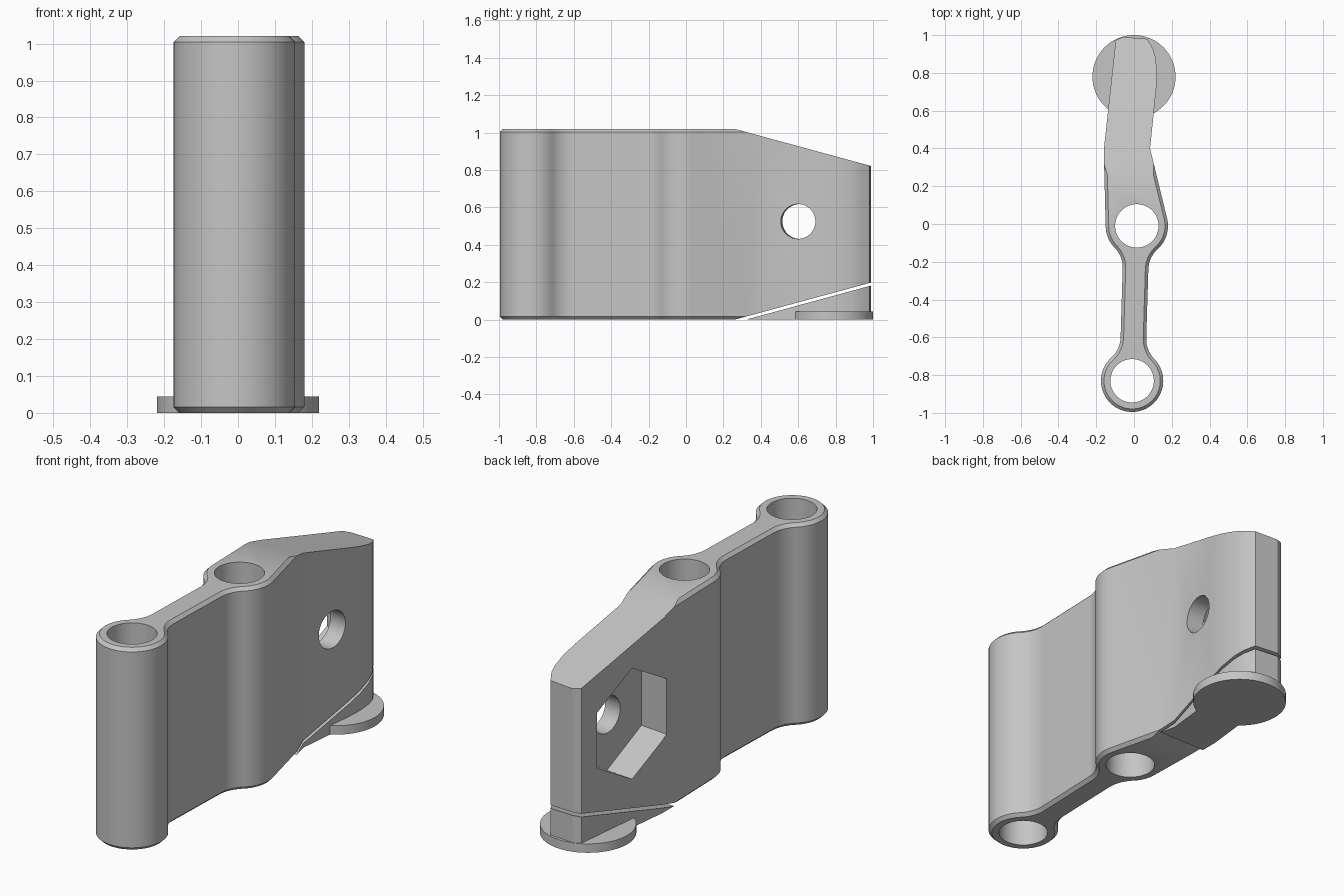
import bpy, bmesh
from math import radians, degrees, atan2, acos, sqrt, sin, cos
from mathutils import Vector, Matrix

if "Cube" in bpy.data.objects:
    bpy.data.objects.remove(bpy.data.objects["Cube"])

GREY = (0.56, 0.56, 0.56, 1)
grey = bpy.data.materials.new("plain grey")
grey.use_nodes = True
grey.diffuse_color = GREY
grey.node_tree.nodes["Principled BSDF"].inputs["Base Color"].default_value = GREY

HEIGHT, CHAMFER = 1.02, 0.016
BOSS_R, BORE_R, FILLET_R, WAIST = 0.165, 0.115, 0.15, 0.068
front_c, mid_c = Vector((-0.01, -0.83)), Vector((0.015, -0.01))


def finish(name, bm):
    bmesh.ops.recalc_face_normals(bm, faces=bm.faces)
    mesh = bpy.data.meshes.new(name)
    bm.to_mesh(mesh)
    bm.free()
    mesh.materials.append(grey)
    ob = bpy.data.objects.new(name, mesh)
    bpy.context.collection.objects.link(ob)
    return ob


def loft(name, rings):
    """Skin matching rings of points and cap both ends."""
    bm = bmesh.new()
    rows = [[bm.verts.new(p) for p in ring] for ring in rings]
    n = len(rows[0])
    for low, high in zip(rows, rows[1:]):
        for i in range(n):
            j = (i + 1) % n
            bm.faces.new((low[i], low[j], high[j], high[i]))
    bm.faces.new(rows[0])
    bm.faces.new(rows[-1])
    return finish(name, bm)


def cylinder(name, radius, depth, centre, turn=Matrix(), sides=64):
    bm = bmesh.new()
    bmesh.ops.create_cone(bm, cap_ends=True, segments=sides, radius1=radius, radius2=radius,
                          depth=depth, matrix=Matrix.Translation(centre) @ turn)
    return finish(name, bm)


def side_prism(name, yz):
    return loft(name, [[(x, y, z) for y, z in yz] for x in (-0.5, 0.5)])


def boolean(ob, cutter, operation="DIFFERENCE"):
    cutter.hide_render = True
    mod = ob.modifiers.new("cut", "BOOLEAN")
    mod.operation, mod.object, mod.solver = operation, cutter, "EXACT"
    bpy.context.view_layer.objects.active = ob
    bpy.ops.object.modifier_apply(modifier=mod.name)
    bpy.data.objects.remove(cutter)


def polar(centre, r, a):
    return centre + r * Vector((cos(radians(a)), sin(radians(a))))


def arc(centre, r, a0, a1, n):
    return [polar(centre, r, a0 + (a1 - a0) * i / n) for i in range(n + 1)]


def tangent_angle(centre, point, side):
    d = point - centre
    return degrees(atan2(d.y, d.x) + side * acos(BOSS_R / d.length))


def inset(pts, d):
    """Offset a counter-clockwise outline inward with mitred corners."""
    out = []
    for i, p in enumerate(pts):
        e0 = (p - pts[i - 1]).normalized()
        e1 = (pts[(i + 1) % len(pts)] - p).normalized()
        n0, n1 = Vector((-e0.y, e0.x)), Vector((-e1.y, e1.x))
        out.append(p + (n0 + n1) * d / (1 + n0.dot(n1)))
    return out


# Plan outline: two bosses joined by a filleted waist, then a bent tail
axis = degrees(atan2(mid_c.y - front_c.y, mid_c.x - front_c.x))
reach, side = BOSS_R + FILLET_R, WAIST + FILLET_R
phi = degrees(atan2(side, sqrt(reach ** 2 - side ** 2)))
tail = [Vector(p) for p in [(-0.158, 0.3), (-0.158, 0.41), (-0.097, 0.972), (-0.06, 0.99),
                            (0.07, 0.98), (0.1, 0.93), (0.115, 0.88), (0.122, 0.8),
                            (0.118, 0.72), (0.085, 0.4)]]
raw = arc(mid_c, BOSS_R, tangent_angle(mid_c, tail[-1], -1), axis - 180 + phi, 16)
raw += arc(polar(mid_c, reach, axis - 180 + phi), FILLET_R, axis + phi, axis + 90, 10)
raw += arc(polar(front_c, reach, axis - phi), FILLET_R, axis + 90, axis + 180 - phi, 10)
raw += arc(front_c, BOSS_R, axis - phi, axis + phi - 360, 48)
raw += arc(polar(front_c, reach, axis + phi), FILLET_R, axis + phi - 180, axis - 90, 10)
raw += arc(polar(mid_c, reach, axis + 180 - phi), FILLET_R, axis - 90, axis - phi, 10)
raw += arc(mid_c, BOSS_R, axis + 180 - phi, tangent_angle(mid_c, tail[0], 1), 10)
raw += tail
outline = [p for i, p in enumerate(raw) if (p - raw[i - 1]).length > 1e-4][::-1]
inner = inset(outline, CHAMFER)


def level(pts, z):
    return [(p.x, p.y, z) for p in pts]


# Main body with chamfered rims
body = loft("link_body", [level(inner, 0), level(outline, CHAMFER),
                          level(outline, HEIGHT - CHAMFER), level(inner, HEIGHT)])

# Sloped top and underside of the tail
SLOPE, BEND = 0.272, 0.26
far = 1.2
rise = SLOPE * (far - BEND)
boolean(body, side_prism("top_cutter", [(BEND, HEIGHT), (far, HEIGHT - rise),
                                        (far, 1.3), (BEND, 1.3)]))
boolean(body, side_prism("under_cutter", [(BEND, 0), (far, rise), (far, -0.3), (BEND, -0.3)]))

# Vertical bores
for c in (front_c, mid_c):
    boolean(body, cylinder("bore_cutter", BORE_R, 2, (c.x, c.y, 0.5)))

# Cross hole with a hexagonal nut pocket on the right side
turn = Matrix.Rotation(radians(-5.5), 4, "Z") @ Matrix.Rotation(radians(90), 4, "Y")
along = turn.to_3x3() @ Vector((0, 0, 1))
floor = Vector((0.015, 0.608, 0.525))
boolean(body, cylinder("hole_cutter", 0.093, 1, floor, turn, 48))
hex_turn = turn @ Matrix.Rotation(radians(30), 4, "Z")
# keep a hexagon corner pointing straight up
corner = (hex_turn.to_3x3() @ Vector((0, 1, 0))).z
if abs(abs(corner) - 0.5) > 0.1 and abs(corner) < 0.9:
    hex_turn = turn
pocket = cylinder("pocket_cutter", 0.28, 0.4, floor - along * 0.2, hex_turn, 6)
if max(v.co.z for v in pocket.data.vertices) < floor.z + 0.27:
    pocket.data.transform(Matrix.Translation(floor) @ Matrix.Rotation(radians(30), 4, along)
                          @ Matrix.Translation(-floor))
boolean(body, pocket)

# Break-away wedge under the tail, with a thin gap above it
wedge = loft("support_wedge", [level(outline, 0), level(outline, 0.5)])
start = BEND + 0.06
boolean(wedge, side_prism("wedge_shape", [(start, -0.1), (far, -0.1),
                                          (far, SLOPE * (far - start)), (start, 0)]), "INTERSECT")

# Round foot pad
pad = cylinder("foot_pad", 0.22, 0.045, (0, 0.78, 0.0225))

# Smooth curved walls, keep machined edges crisp
bpy.ops.object.select_all(action="DESELECT")
for ob in (body, wedge, pad):
    ob.select_set(True)
bpy.context.view_layer.objects.active = body
bpy.ops.object.shade_smooth_by_angle(angle=radians(30))
for ob in (body, wedge, pad):
    ob.modifiers.new("even_shading", "WEIGHTED_NORMAL").keep_sharp = True
